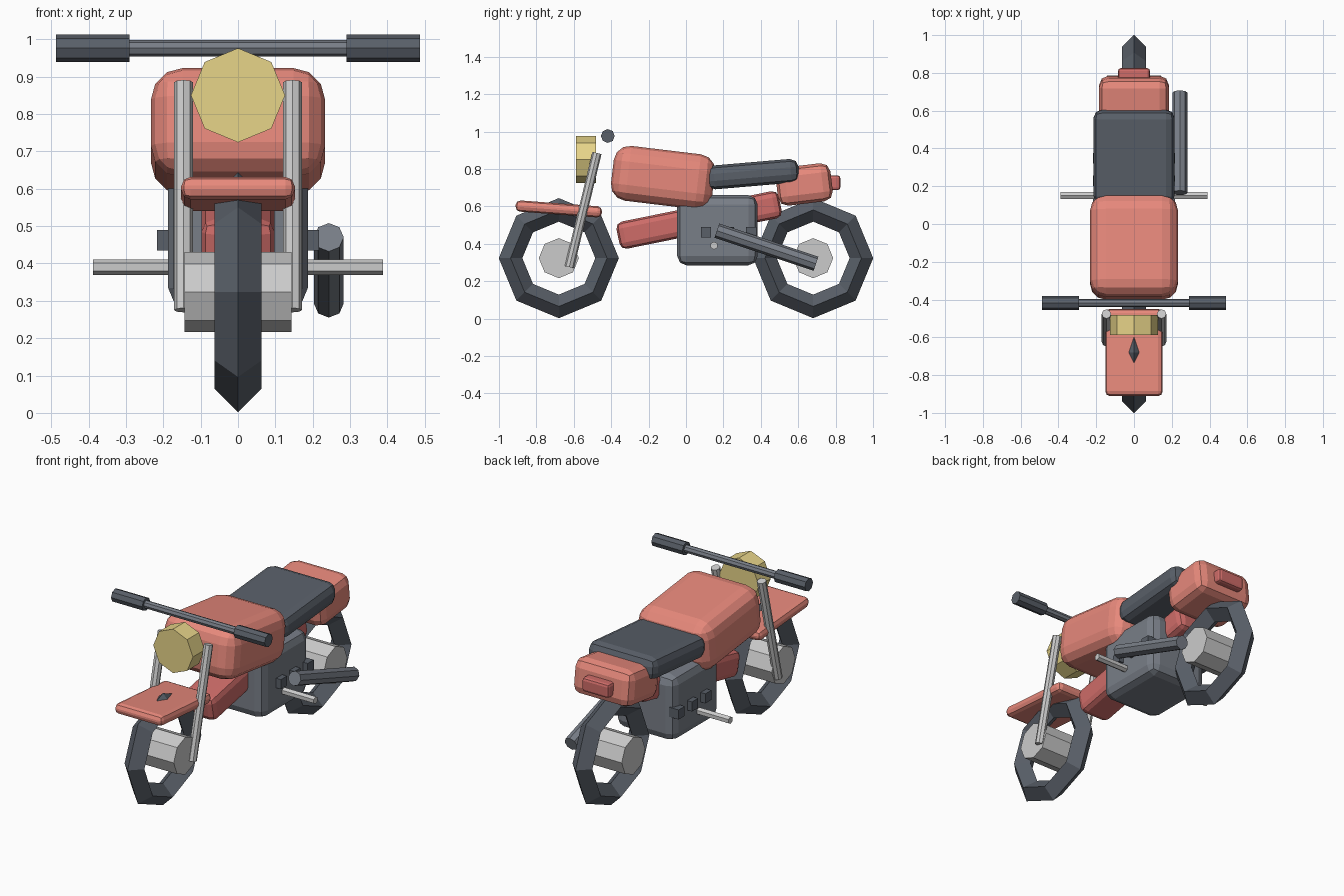
import bpy
from math import pi
from mathutils import Vector

if "Cube" in bpy.data.objects:
    bpy.data.objects.remove(bpy.data.objects["Cube"])


def material(name, rgb):
    m = bpy.data.materials.new(name)
    m.diffuse_color = (*rgb, 1)
    m.use_nodes = True
    m.node_tree.nodes["Principled BSDF"].inputs["Base Color"].default_value = m.diffuse_color
    return m


RED = material("red_paint", (0.80, 0.25, 0.20))
DEEP_RED = material("frame_red", (0.62, 0.15, 0.14))
DARK = material("dark_rubber", (0.10, 0.115, 0.14))
STEEL = material("engine_steel", (0.19, 0.21, 0.245))
CHROME = material("light_metal", (0.70, 0.70, 0.71))
YELLOW = material("lamp_yellow", (0.80, 0.66, 0.25))


def finish(name, mat):
    ob = bpy.context.object
    ob.name = name
    ob.data.materials.append(mat)
    return ob


def box(name, mat, loc, size, tilt=0.0, bevel=0.0, segments=2):
    """Rounded box tilted about the x axis."""
    bpy.ops.mesh.primitive_cube_add(size=1, location=loc)
    ob = finish(name, mat)
    ob.scale = size
    bpy.ops.object.transform_apply(location=False, rotation=False, scale=True)
    ob.rotation_euler.x = tilt
    if bevel:
        mod = ob.modifiers.new("round", 'BEVEL')
        mod.width = bevel
        mod.segments = segments
    return ob


def tube(name, mat, a, b, r, sides=8):
    """Flat-sided cylinder between two points."""
    a, b = Vector(a), Vector(b)
    d = b - a
    bpy.ops.mesh.primitive_cylinder_add(
        vertices=sides, radius=r, depth=d.length, location=(a + b) / 2,
        rotation=d.to_track_quat('Z', 'Y').to_euler())
    return finish(name, mat)


# wheels
WZ = 0.323
for tag, y in (("front", -0.68), ("rear", 0.68)):
    bpy.ops.mesh.primitive_torus_add(
        major_segments=8, minor_segments=4, major_radius=0.258,
        minor_radius=0.063, location=(0, y, WZ), rotation=(0, pi / 2, 0))
    finish(tag + "_tyre", DARK)
    tube(tag + "_hub", CHROME, (-0.143, y, WZ), (0.143, y, WZ), 0.107)

# body shells
box("fuel_tank", RED, (0, -0.123, 0.754), (0.466, 0.545, 0.295), -0.12, 0.085, 3)
box("seat", DARK, (0, 0.355, 0.772), (0.43, 0.50, 0.128), 0.085, 0.045)
box("tail", RED, (0, 0.632, 0.717), (0.37, 0.295, 0.205), 0.12, 0.05)
box("tail_light", DEEP_RED, (0, 0.79, 0.726), (0.17, 0.07, 0.08), 0, 0.015)
box("front_fender", RED, (0, -0.68, 0.586), (0.304, 0.463, 0.06), -0.075, 0.025)

# frame beam and engine
box("frame_beam", DEEP_RED, (0, 0.07, 0.527), (0.195, 0.885, 0.148), 0.20, 0.035)
box("engine", STEEL, (0, 0.168, 0.472), (0.374, 0.43, 0.375), 0, 0.05)
for i in range(3):
    for side in (-1, 1):
        box("engine_lug", DARK, (side * 0.187, 0.107 + 0.121 * i, 0.462),
            (0.06, 0.055, 0.055))

# fork, handlebar and grips
for side in (-1, 1):
    tube("fork_leg", CHROME, (side * 0.146, -0.624, 0.275),
         (side * 0.146, -0.476, 0.885), 0.025)
    tube("grip", DARK, (side * 0.29, -0.418, 0.976),
         (side * 0.487, -0.418, 0.976), 0.037)
tube("handlebar", STEEL, (-0.30, -0.418, 0.976), (0.30, -0.418, 0.976), 0.022)

# headlight, foot pegs and exhaust
tube("headlight", YELLOW, (0, -0.588, 0.85), (0, -0.481, 0.85), 0.126)
tube("foot_pegs", CHROME, (-0.388, 0.15, 0.39), (0.388, 0.15, 0.39), 0.021, 6)
tube("exhaust", STEEL, (0.243, 0.165, 0.47), (0.243, 0.695, 0.293), 0.04)
